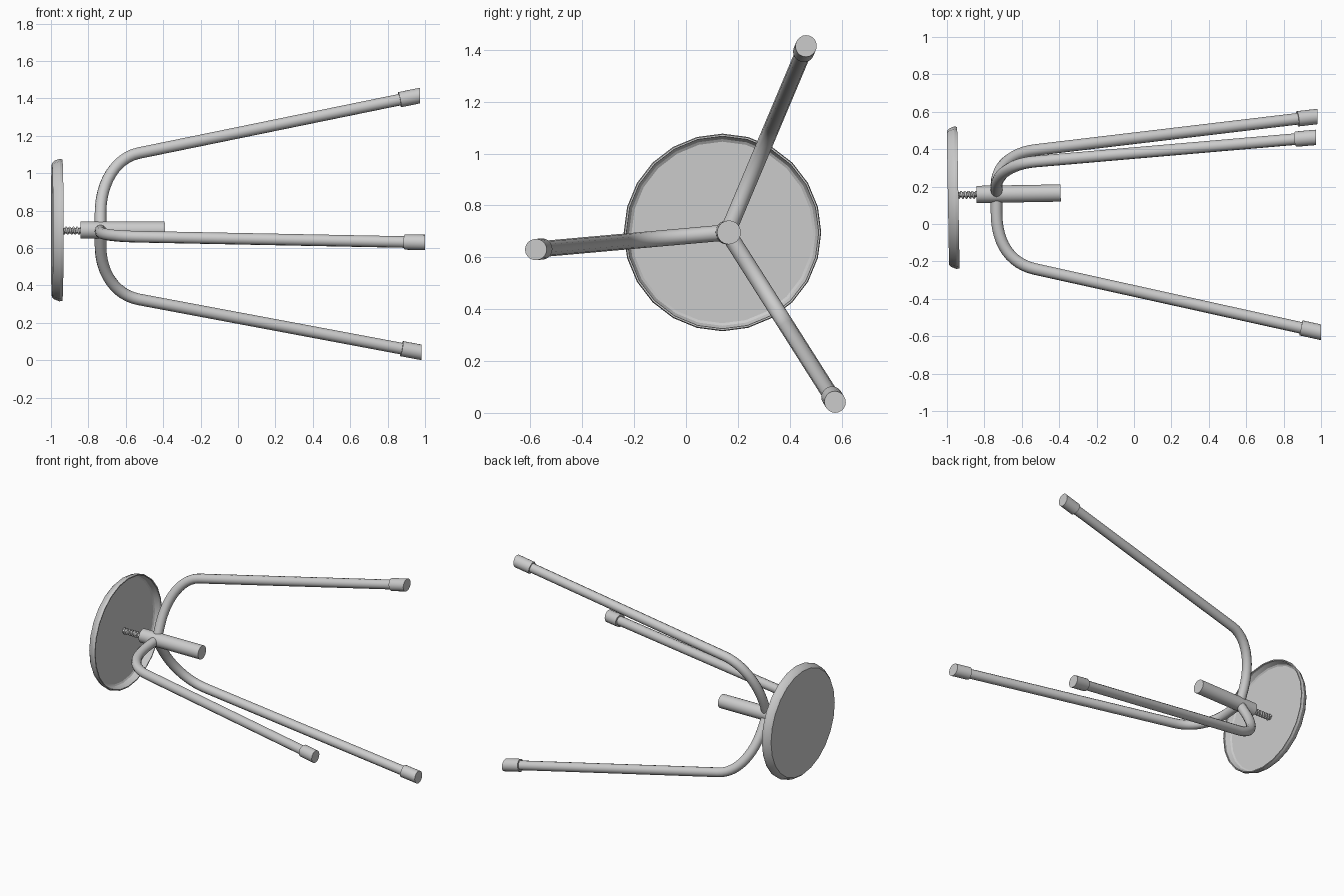
import bpy, bmesh, math
from mathutils import Vector, Matrix

cube = bpy.data.objects.get("Cube")
if cube:
    bpy.data.objects.remove(cube, do_unlink=True)

grey = bpy.data.materials.new("light grey")
grey.use_nodes = True
COLOUR = (0.6, 0.6, 0.6, 1.0)
grey.diffuse_color = COLOUR
grey.node_tree.nodes["Principled BSDF"].inputs["Base Color"].default_value = COLOUR

HUB_Y, HUB_Z = 0.16, 0.696
TILT = 0.017  # slight lean of the seat axis


def add_object(name, data):
    obj = bpy.data.objects.new(name, data)
    bpy.context.collection.objects.link(obj)
    data.materials.append(grey)
    return obj


def lathe(name, profile, sides, location, direction, flat_end_x=None):
    """Revolve (distance, radius) pairs around an axis along direction."""
    bm = bmesh.new()
    rings = []
    for d, r in profile:
        if r == 0:
            rings.append([bm.verts.new((0, 0, d))] * sides)
        else:
            rings.append([bm.verts.new((r * math.cos(a), r * math.sin(a), d))
                          for a in (2 * math.pi * i / sides for i in range(sides))])
    for low, high in zip(rings, rings[1:]):
        for i in range(sides):
            j = (i + 1) % sides
            quad = [low[i], low[j], high[j], high[i]]
            bm.faces.new(list(dict.fromkeys(quad)))
    axis = Vector(direction).normalized()
    turn = axis.to_track_quat("Z", "Y").to_matrix().to_4x4()
    bm.transform(Matrix.Translation(location) @ turn)
    # Slide the last ring along the axis so it lies flat on the floor plane
    if flat_end_x is not None:
        for v in set(rings[-1] + rings[-2]):
            v.co += axis * ((flat_end_x - v.co.x) / axis.x)
    bmesh.ops.recalc_face_normals(bm, faces=bm.faces)
    mesh = bpy.data.meshes.new(name)
    bm.to_mesh(mesh)
    bm.free()
    obj = add_object(name, mesh)
    bpy.ops.object.select_all(action="DESELECT")
    obj.select_set(True)
    bpy.context.view_layer.objects.active = obj
    bpy.ops.object.shade_smooth_by_angle(angle=math.radians(30))
    return obj


def tube(name, points, radius, resolution):
    curve = bpy.data.curves.new(name, "CURVE")
    curve.dimensions = "3D"
    curve.bevel_depth = radius
    curve.bevel_resolution = resolution
    curve.use_fill_caps = True
    spline = curve.splines.new("POLY")
    spline.points.add(len(points) - 1)
    for p, co in zip(spline.points, points):
        p.co = (*co, 1)
    return add_object(name, curve)


AXIS = (1, TILT, 0)

# Seat: a shallow pan, hollow on the side facing the legs
seat_profile = [(0, 0), (0, 0.358), (0.012, 0.37), (0.04, 0.381), (0.056, 0.378),
                (0.056, 0.371), (0.04, 0.373), (0.014, 0.36), (0.008, 0.35), (0.008, 0)]
lathe("seat", seat_profile, 24, (-0.995, 0.14, HUB_Z), AXIS)

# Central hub tube
lathe("hub", [(0, 0), (0, 0.046), (0.45, 0.046), (0.45, 0)], 24,
      (-0.842, 0.158, HUB_Z), AXIS)

# Height screw: core plus helical thread
lathe("screw_core", [(0, 0), (0, 0.014), (0.17, 0.014), (0.17, 0)], 12,
      (-0.99, 0.156, HUB_Z - 0.003), AXIS)
STEPS, TURNS, LENGTH = 12, 8, 0.16
thread = []
for i in range(STEPS * TURNS + 1):
    a = 2 * math.pi * i / STEPS
    thread.append((-0.985 + LENGTH * i / (STEPS * TURNS),
                   0.156 + 0.016 * math.cos(a), HUB_Z - 0.003 + 0.016 * math.sin(a)))
tube("screw_thread", thread, 0.006, 1)

# Legs: straight out of the hub, round the bend, then straight to the foot
FEET = {
    "upper": (0.972, 0.463, 1.415),
    "lower": (0.982, 0.575, 0.042),
    "front": (1.0, -0.579, 0.63),
}
BEND = 0.30   # reach of the bend in both directions
for side, (fx, fy, fz) in FEET.items():
    hub = Vector((-0.735, HUB_Y, HUB_Z))
    out = Vector((0, fy - HUB_Y, fz - HUB_Z))
    reach = out.length
    out.normalize()
    foot = Vector((fx, fy, fz))
    corner = hub + out * (reach - 0.385)
    run = (foot - corner).normalized()
    # Corner where the two straights meet, rounded by a cubic bend
    start = hub + out * 0.10
    slope = 0.222
    end = foot + (Vector((-1, 0, 0)) - out * slope) * (fx + 0.53)
    run = (foot - end).normalized()
    c1 = start + out * 0.17
    c2 = end - run * 0.13
    path = [hub]
    for i in range(13):
        t = i / 12
        path.append(start * (1 - t) ** 3 + c1 * 3 * t * (1 - t) ** 2
                    + c2 * 3 * t * t * (1 - t) + end * t ** 3)
    path.append(foot - run * 0.03)
    tube(side + "_leg", path, 0.031, 4)
    # Rubber foot cap, cut square to the stool axis
    cap = 0.11
    lathe(side + "_foot", [(0, 0), (0, 0.041), (cap, 0.041), (cap, 0)], 20,
          foot - run * cap, run, flat_end_x=fx)
